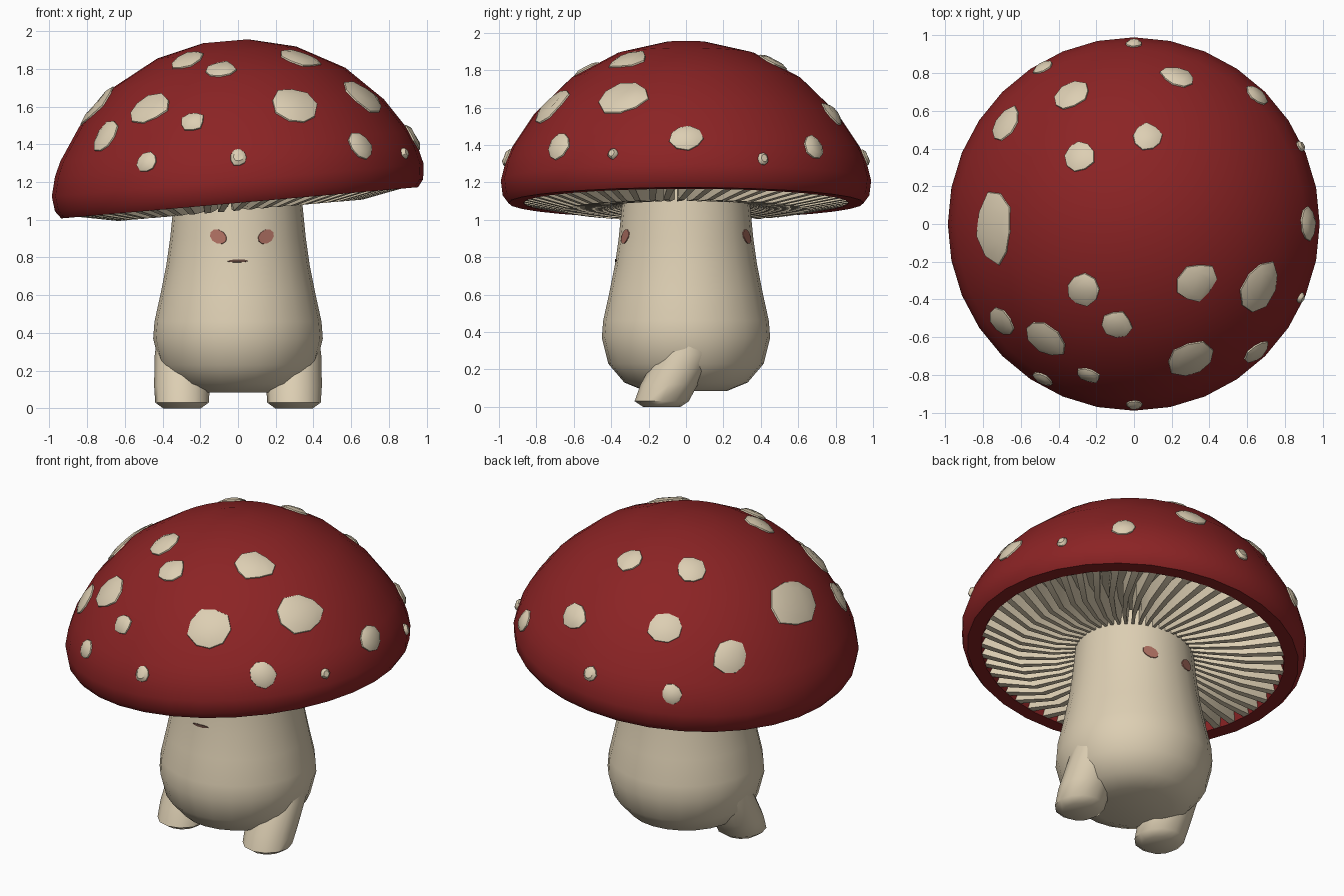
import bpy, bmesh, math, random
from mathutils import Vector, Matrix
from mathutils.bvhtree import BVHTree

if "Cube" in bpy.data.objects:
    bpy.data.objects.remove(bpy.data.objects["Cube"])

random.seed(4)


def material(name, rgb):
    m = bpy.data.materials.new(name)
    m.diffuse_color = (*rgb, 1)
    m.use_nodes = True
    m.node_tree.nodes["Principled BSDF"].inputs["Base Color"].default_value = m.diffuse_color
    return m


RED = material("deep red", (0.26, 0.017, 0.018))
CREAM = material("cream", (0.72, 0.62, 0.45))
ROSE = material("dusty rose", (0.42, 0.16, 0.12))
DARK = material("dark brown", (0.12, 0.06, 0.045))


def finish(bm, name, mat, angle=35, matrix=None, recalc=True):
    """Turn a bmesh into a named, coloured object; return a BVH tree of its surface."""
    if matrix:
        bm.transform(matrix)
    if recalc:
        bmesh.ops.recalc_face_normals(bm, faces=bm.faces)
    bm.normal_update()
    tree = BVHTree.FromBMesh(bm)
    me = bpy.data.meshes.new(name)
    bm.to_mesh(me)
    bm.free()
    me.materials.append(mat)
    ob = bpy.data.objects.new(name, me)
    bpy.context.collection.objects.link(ob)
    bpy.ops.object.select_all(action='DESELECT')
    ob.select_set(True)
    bpy.context.view_layer.objects.active = ob
    bpy.ops.object.shade_smooth_by_angle(angle=math.radians(angle))
    return tree


def loft(bm, rings, caps=True):
    """Bridge closed rings of points with quads."""
    vs = [[bm.verts.new(p) for p in ring] for ring in rings]
    n = len(vs[0])
    for a, b in zip(vs, vs[1:]):
        for i in range(n):
            j = (i + 1) % n
            bm.faces.new((a[i], a[j], b[j], b[i]))
    if caps:
        bm.faces.new(vs[0][::-1])
        bm.faces.new(vs[-1])


def ellipse(cx, cy, z, rx, ry, n):
    return [Vector((cx + rx * math.cos(2 * math.pi * i / n),
                    cy + ry * math.sin(2 * math.pi * i / n), z)) for i in range(n)]


# Cap: tilted dome with a rolled rim and a recessed underside
TILT = Matrix.Translation((0.01, 0, 1.08)) @ Matrix.Rotation(math.radians(-5), 4, 'Y')
cap_profile = [(0.25, 0.13), (0.84, 0.08), (0.87, 0.01), (0.95, 0.01), (0.98, 0.05),
               (0.99, 0.13), (0.965, 0.23), (0.93, 0.31), (0.81, 0.49), (0.62, 0.675),
               (0.37, 0.81), (0.12, 0.87)]
bm = bmesh.new()
loft(bm, [ellipse(0, 0, h, r, r, 32) for r, h in cap_profile])
cap_tree = finish(bm, "cap", RED, 40, TILT)

# Gills: square-wave pleats running from the stem to the rim
GILLS = 52
gill_profile = [(0.28, 0.01, 0.12), (0.45, -0.02, 0.10), (0.65, -0.03, 0.075), (0.87, 0.012, 0.06)]
jitter = [random.uniform(-0.12, 0.12) for _ in range(GILLS)]
bm = bmesh.new()
rings = []
for k, (r, low, high) in enumerate(gill_profile):
    ring = []
    for i in range(GILLS):
        for step, h in ((0.0, low), (0.4, low), (0.46, high), (0.94, high)):
            a = 2 * math.pi * (i + step + jitter[i] * k * 0.3 * (step < 0.5) + 0.12 * k * k) / GILLS
            ring.append(Vector((r * math.cos(a), r * math.sin(a), h)))
    rings.append(ring)
loft(bm, rings, caps=False)
bmesh.ops.recalc_face_normals(bm, faces=bm.faces)
if sum(f.normal.z * f.calc_area() for f in bm.faces) > 0:
    bmesh.ops.reverse_faces(bm, faces=bm.faces)
finish(bm, "gills", CREAM, 25, TILT, recalc=False)

# Stem: pear-shaped body
stem_profile = [(0.22, 0.085), (0.33, 0.13), (0.415, 0.23), (0.45, 0.37), (0.443, 0.46),
                (0.41, 0.61), (0.38, 0.76), (0.36, 0.90), (0.345, 1.05), (0.33, 1.20)]
bm = bmesh.new()
loft(bm, [ellipse(0, 0, z, r, r, 24) for r, z in stem_profile])
stem_tree = finish(bm, "stem", CREAM, 45)

# Legs: stubby, pushed forward, mirrored left and right
leg_rings = [(0.10, -0.13, 0.0, 0.0), (0.142, -0.13, 0.03, 0.003), (0.148, -0.09, 0.12, 0.005),
             (0.145, 0.0, 0.28, 0.01), (0.13, 0.04, 0.40, 0.0)]
for side, label in ((1, "right"), (-1, "left")):
    bm = bmesh.new()
    loft(bm, [ellipse(side * 0.297, y, z, r, r + extra, 12) for r, y, z, extra in leg_rings])
    finish(bm, label + "_leg", CREAM, 50)


def frame(normal):
    """Horizontal and uphill tangents of a surface normal."""
    u = Vector((0, 0, 1)).cross(normal).normalized()
    return u, normal.cross(u)


def patch(bm, tree, start, aim, ru, rv, levels, n=8, wobble=0.0, roll=0.0):
    """Raised patch on a surface; levels are (scale, lift) from the edge to the middle."""
    hit, nor = tree.ray_cast(start, aim)[:2]
    if hit is None:
        return
    u, v = frame(nor)
    u, v = u * math.cos(roll) + v * math.sin(roll), v * math.cos(roll) - u * math.sin(roll)
    bumps = [1 + random.uniform(-wobble, wobble) for _ in range(n)]
    rings = []
    for scale, lift in levels:
        ring = []
        for i in range(n):
            a = 2 * math.pi * i / n
            p = hit + (u * ru * math.cos(a) + v * rv * math.sin(a)) * scale * bumps[i]
            on = tree.ray_cast(p + nor * 0.2, -nor, 0.35)[0] or p
            ring.append(on + nor * lift)
        rings.append(ring)
    loft(bm, rings)


# Spots: raised cream warts (top-view x, y, half width, half height)
spots = [(0, 0.955, .045, .045), (-.48, .83, .06, .06), (-.33, .68, .105, .09), (.23, .78, .09, .075),
         (.65, .685, .07, .075), (-.68, .53, .105, .105), (.07, .46, .085, .08), (-.29, .36, .085, .09),
         (.88, .41, .032, .035), (-.74, -.02, .19, .14), (.925, 0, .09, .075), (-.27, -.35, .085, .095),
         (.33, -.31, .115, .10), (.67, -.33, .145, .125), (-.09, -.53, .08, .08), (-.70, -.52, .085, .10),
         (-.47, -.61, .125, .105), (.30, -.72, .125, .13), (.65, -.68, .075, .08), (-.24, -.80, .065, .06),
         (-.48, -.82, .06, .06), (0, -.955, .045, .048), (.88, -.39, .028, .03)]
bm = bmesh.new()
for x, y, ru, rv in spots:
    patch(bm, cap_tree, Vector((x, y, 3)), Vector((0, 0, -1)), ru, rv,
          [(1, -0.012), (0.97, 0.008), (0.6, 0.02)], n=9, wobble=0.1)
finish(bm, "cap_spots", CREAM, 40)

# Eye patches on the front and the back of the stem, slanting to the middle
PLATE = [(1, -0.002), (0.98, 0.005)]
bm = bmesh.new()
for face in (-1, 1):
    for x, slant in ((-0.105, -0.5), (0.148, 0.5)):
        patch(bm, stem_tree, Vector((x, face * 2, 0.91)), Vector((0, -face, 0)), 0.05, 0.036,
              PLATE, n=10, roll=-face * slant)
finish(bm, "eyes", ROSE)

# Mouth: thin line on the front
bm = bmesh.new()
patch(bm, stem_tree, Vector((0, -2, 0.782)), Vector((0, 1, 0)), 0.055, 0.008, PLATE, n=10)
finish(bm, "mouth", DARK)
